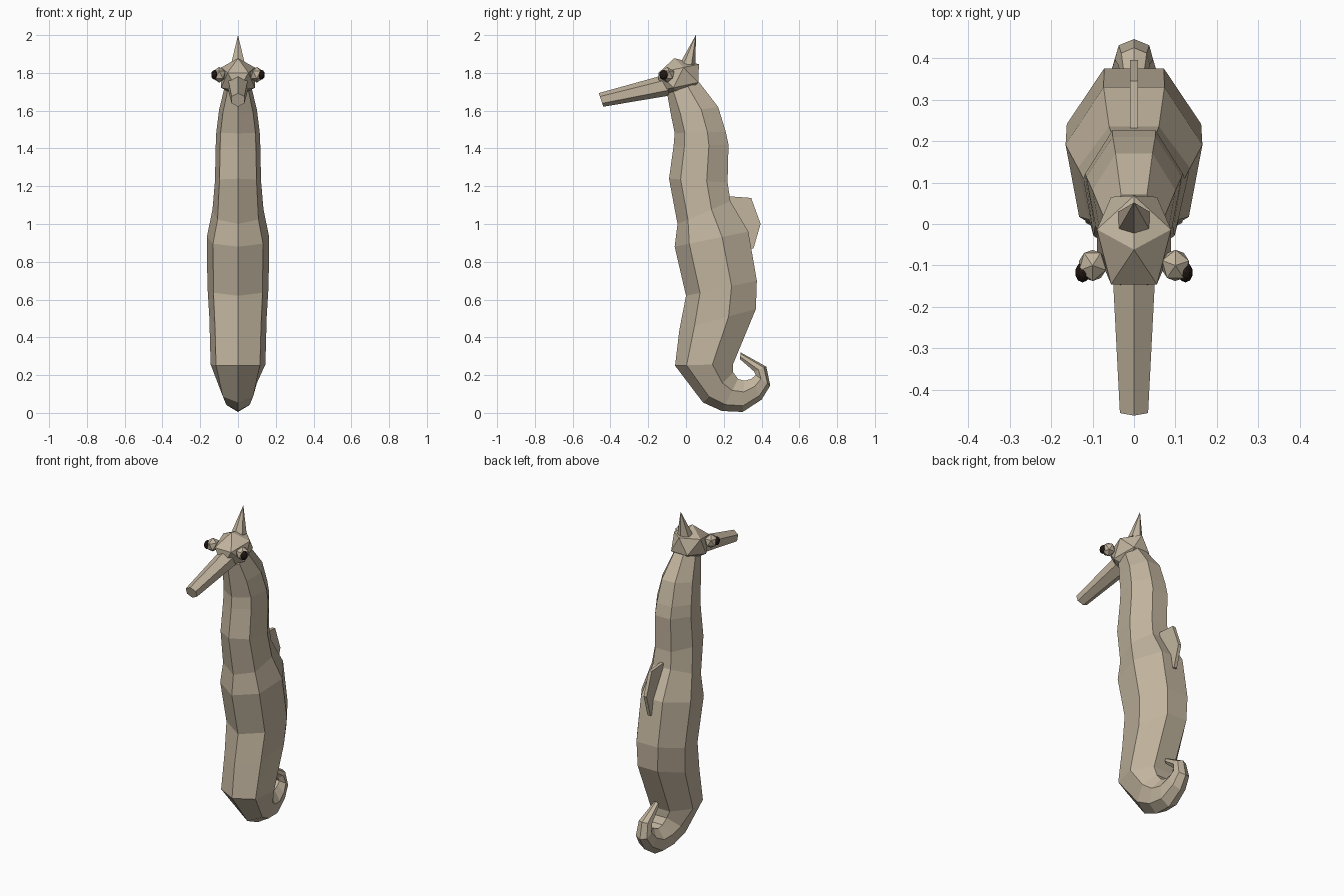
import bpy, bmesh
from math import sin, cos, pi, radians
from mathutils import Vector, Matrix

if "Cube" in bpy.data.objects:
    bpy.data.objects.remove(bpy.data.objects["Cube"])


def make_material(name, rgb):
    mat = bpy.data.materials.new(name)
    mat.use_nodes = True
    color = (*rgb, 1)
    mat.diffuse_color = color
    mat.node_tree.nodes["Principled BSDF"].inputs["Base Color"].default_value = color
    return mat


SKIN = make_material("sandy_skin", (0.54, 0.46, 0.345))
DARK = make_material("dark_pupil", (0.015, 0.008, 0.006))


def finish(bm, name, mat):
    bmesh.ops.recalc_face_normals(bm, faces=bm.faces)
    mesh = bpy.data.meshes.new(name)
    bm.to_mesh(mesh)
    bm.free()
    mesh.materials.append(mat)
    obj = bpy.data.objects.new(name, mesh)
    bpy.context.collection.objects.link(obj)
    return obj


def loft(name, rings, mat):
    """Skin a list of equal-length point rings and cap both ends."""
    bm = bmesh.new()
    loops = [[bm.verts.new(p) for p in ring] for ring in rings]
    count = len(rings[0])
    for low, high in zip(loops, loops[1:]):
        for i in range(count):
            j = (i + 1) % count
            bm.faces.new((low[i], low[j], high[j], high[i]))
    bm.faces.new(loops[0])
    bm.faces.new(loops[-1])
    return finish(bm, name, mat)


def ball(name, center, size, mat, detail=1, turn=0, tilt=0):
    bm = bmesh.new()
    place = (Matrix.Translation(center) @ Matrix.Rotation(tilt, 4, "X")
             @ Matrix.Diagonal((*size, 1)) @ Matrix.Rotation(turn, 4, "Z"))
    bmesh.ops.create_icosphere(bm, subdivisions=detail, radius=1, matrix=place)
    return finish(bm, name, mat)


# Body and curled tail: a seven-sided tube with a ridge down the belly
# Each ring: belly y, belly z, back y, back z, half width
body_rings = [
    (-.10, 1.69, .07, 1.75, .07),
    (-.08, 1.58, .17, 1.62, .1),
    (-.06, 1.48, .21, 1.49, .115),
    (-.066, 1.41, .225, 1.42, .118),
    (-.09, 1.24, .22, 1.22, .122),
    (-.045, 1, .235, 1.12, .135),
    (-.06, .88, .33, .96, .165),
    (0, .62, .375, .7, .162),
    (-.035, .44, .37, .55, .152),
    (-.058, .25, .25, .26, .145),
    (.09, .055, .25, .215, .1),
    (.19, .01, .275, .18, .078),
    (.3, .005, .31, .17, .068),
    (.4, .07, .345, .18, .056),
    (.446, .145, .37, .2, .046),
    (.425, .245, .36, .22, .038),
    (.29, .32, .285, .285, .018),
]
SIDES = 7


def body_ring(fy, fz, by, bz, width):
    points = []
    for k in range(SIDES):
        a = 2 * pi * k / SIDES
        t = (1 - cos(a)) / (1 + cos(pi / SIDES))
        points.append((width * sin(a) / sin(4 * pi / SIDES),
                       fy + (by - fy) * t, fz + (bz - fz) * t))
    return points


loft("body_and_tail", [body_ring(*r) for r in body_rings], SKIN)

# Head
ball("head", (0, -.04, 1.775), (.105, .135, .105), SKIN, turn=radians(18), tilt=radians(12))


# Snout: tapered six-sided tube
def snout_ring(y, z, half_width, half_height):
    return [(half_width * sin(k * pi / 3) / sin(pi / 3), y - .012 * cos(k * pi / 3),
             z + half_height * cos(k * pi / 3)) for k in range(6)]


loft("snout", [snout_ring(-.1, 1.735, .052, .055),
               snout_ring(-.45, 1.657, .034, .036)], SKIN)

# Crest: six-sided spike leaning back
bm = bmesh.new()
base = [bm.verts.new((.043 * sin(k * pi / 3), .008 - .043 * cos(k * pi / 3), 1.845))
        for k in range(6)]
tip = bm.verts.new((0, .052, 2))
bm.faces.new(base)
for i in range(6):
    bm.faces.new((base[i], base[(i + 1) % 6], tip))
finish(bm, "crest", SKIN)

# Eyes: faceted sockets with small dark pupils
for side, x in (("left", 1), ("right", -1)):
    ball(side + "_eye", (x * .1, -.1, 1.79), (.038, .042, .042), SKIN, turn=x * .3)
    ball(side + "_pupil", (x * .124, -.117, 1.79), (.018, .024, .026), DARK, detail=2)

# Dorsal fin: thin plate on the back
fin_outline = [(.18, 1.15), (.345, 1.138), (.395, 1), (.357, .87), (.3, .87)]
loft("dorsal_fin", [[(x, y, z) for y, z in fin_outline] for x in (-.01, .01)], SKIN)
